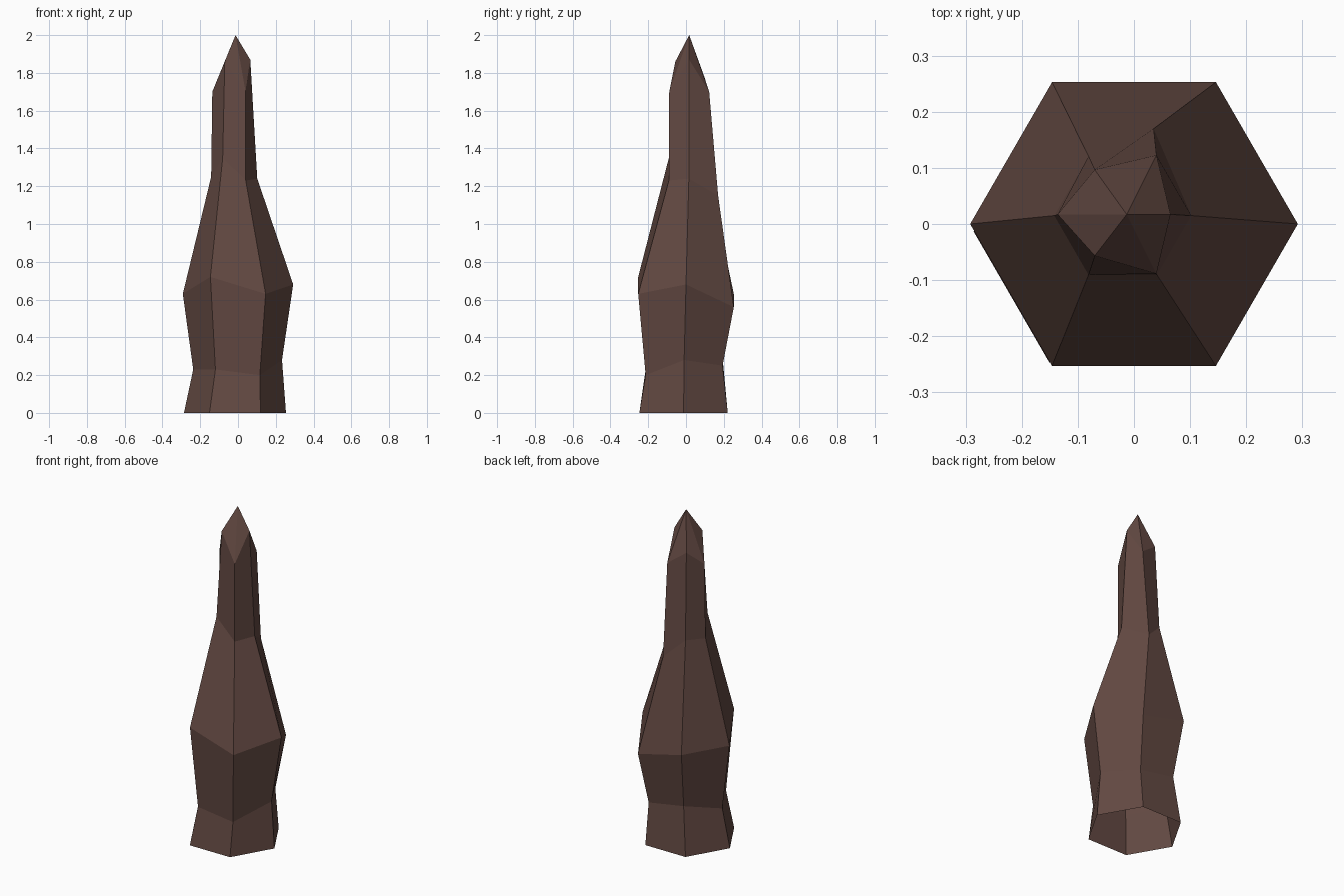
import bpy, bmesh, math

if "Cube" in bpy.data.objects:
    bpy.data.objects.remove(bpy.data.objects["Cube"])

rock = bpy.data.materials.new("dark brown rock")
rock.diffuse_color = (0.125, 0.067, 0.055, 1)
rock.use_nodes = True
rock.node_tree.nodes["Principled BSDF"].inputs["Base Color"].default_value = rock.diffuse_color

# Hexagonal rings: centre x, centre y, radius, height of each corner (from +x, anticlockwise)
RINGS = [
    (-0.016, -0.013, 0.270, [0, 0, 0, 0, 0, 0]),
    (-0.002, -0.010, 0.235, [0.28, 0.25, 0.29, 0.23, 0.23, 0.20]),
    (0.000, 0.000, 0.292, [0.68, 0.56, 0.63, 0.63, 0.72, 0.63]),
    (-0.020, 0.015, 0.122, [1.24, 1.15, 1.26, 1.25, 1.35, 1.23]),
]
# Broken shoulder below the tip: corner distance from the axis and height
SHOULDER = [(0.078, 1.87), (0.122, 1.70), (0.092, 1.78),
            (0.123, 1.70), (0.085, 1.86), (0.122, 1.70)]
AXIS = (-0.013, 0.017)

bm = bmesh.new()


def corner(cx, cy, r, i, z):
    a = math.radians(60 * i)
    return bm.verts.new((cx + r * math.cos(a), cy + r * math.sin(a), z))


rings = [[corner(cx, cy, r, i, z) for i, z in enumerate(zs)]
         for cx, cy, r, zs in RINGS]
rings[3][1].co.y = 0.17  # bulge at the back of the neck
rings[3][1].co.x = 0.035
rings.append([corner(*AXIS, r, i, z) for i, (r, z) in enumerate(SHOULDER)])
for i, v in enumerate(rings[4]):  # shoulder corners sit over the neck edges
    if i % 3:
        v.co.x = 0.04 if i in (1, 5) else -0.07

# Side walls (open underneath) and pointed tip
for low, high in zip(rings, rings[1:]):
    for i in range(6):
        j = (i + 1) % 6
        bm.faces.new((low[i], low[j], high[j], high[i]))
tip = bm.verts.new((*AXIS, 2.0))
for i in range(6):
    bm.faces.new((rings[4][i], rings[4][(i + 1) % 6], tip))

mesh = bpy.data.meshes.new("rock_spire")
bm.to_mesh(mesh)
bm.free()
mesh.materials.append(rock)
bpy.context.collection.objects.link(bpy.data.objects.new("rock_spire", mesh))
